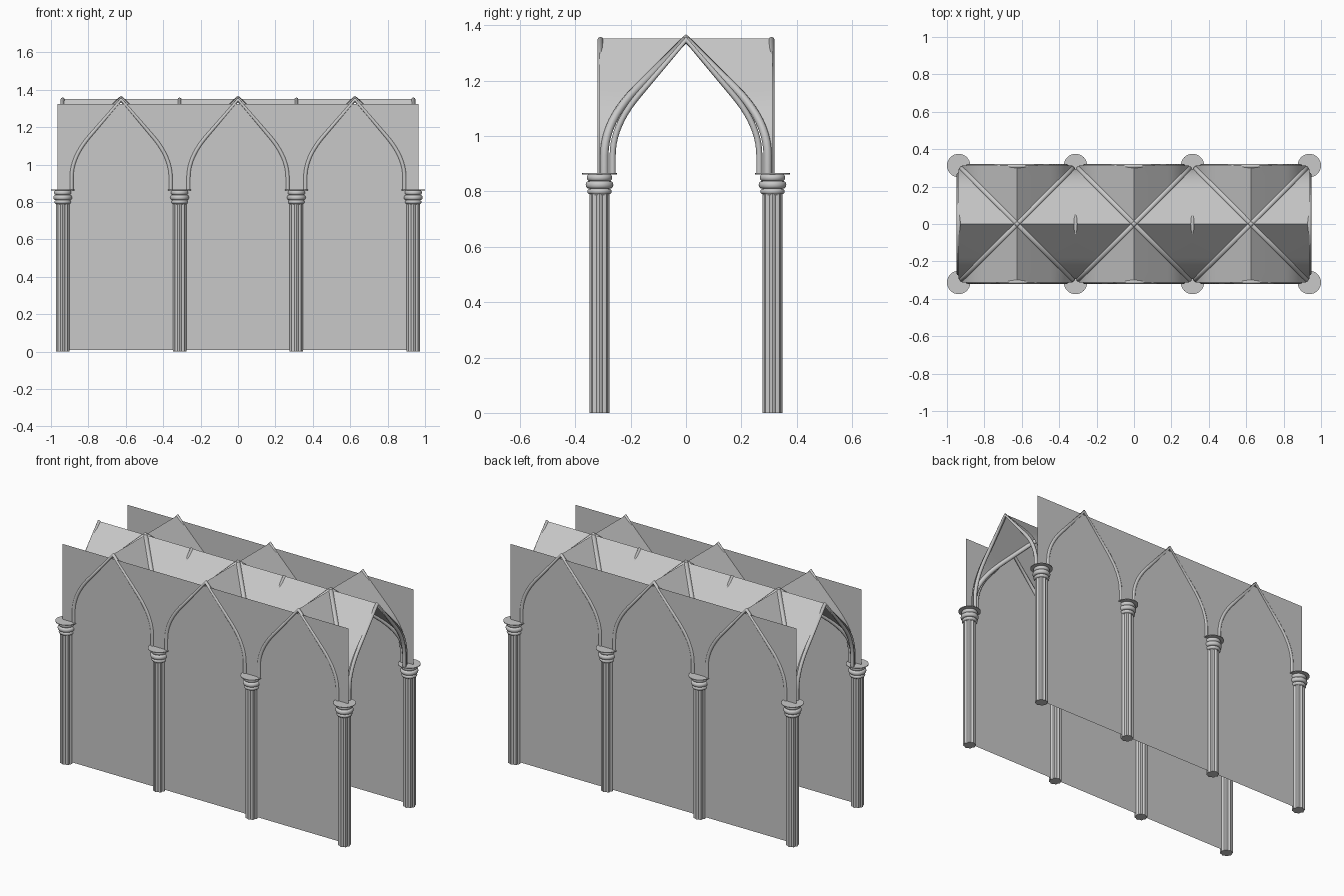
import bpy, bmesh, math
from mathutils import Vector

if "Cube" in bpy.data.objects:
    bpy.data.objects.remove(bpy.data.objects["Cube"], do_unlink=True)

BAY = 0.625
HALF = BAY / 2
SPRING = 0.866
COLUMN_X = [(i - 1.5) * BAY for i in range(4)]
BAY_X = [-BAY, 0, BAY]

stone = bpy.data.materials.new("grey stone")
stone.use_nodes = True
stone.diffuse_color = (0.58, 0.58, 0.58, 1)
stone.node_tree.nodes["Principled BSDF"].inputs["Base Color"].default_value = (0.58, 0.58, 0.58, 1)


def add_mesh(name, bm, smooth=True):
    bmesh.ops.remove_doubles(bm, verts=bm.verts, dist=0.0001)
    bmesh.ops.recalc_face_normals(bm, faces=bm.faces)
    mesh = bpy.data.meshes.new(name)
    bm.to_mesh(mesh)
    bm.free()
    mesh.materials.append(stone)
    obj = bpy.data.objects.new(name, mesh)
    bpy.context.collection.objects.link(obj)
    if smooth:
        bpy.ops.object.select_all(action="DESELECT")
        obj.select_set(True)
        bpy.context.view_layer.objects.active = obj
        bpy.ops.object.shade_smooth_by_angle(angle=math.radians(35))
    return obj


def lofted(name, rings, x, y):
    """Capped solid from a stack of equal-sized point rings."""
    bm = bmesh.new()
    loops = [[bm.verts.new(p + Vector((x, y, 0))) for p in ring] for ring in rings]
    n = len(loops[0])
    for low, high in zip(loops, loops[1:]):
        for i in range(n):
            j = (i + 1) % n
            bm.faces.new((low[i], low[j], high[j], high[i]))
    bm.faces.new(loops[0][::-1])
    bm.faces.new(loops[-1])
    return add_mesh(name, bm)


def ring(z, radius, lobe=0, n=32):
    pts = []
    for i in range(n):
        a = math.tau * i / n
        r = radius + lobe * abs(math.cos(4 * a))
        pts.append(Vector((r * math.cos(a), r * math.sin(a), z)))
    return pts


def half_arch(width, bend, apex):
    """Upright foot, short curve, then a straight slope to the apex."""
    foot = Vector((width, 0.93))
    top = Vector((0, apex))
    end = Vector(bend)
    slope = (apex - end.y) / end.x
    control = Vector((width, apex - slope * width))
    pts = [Vector((width, SPRING))]
    for i in range(11):
        t = i / 10
        pts.append(foot * (1 - t) ** 2 + control * 2 * t * (1 - t) + end * t * t)
    return pts + [top]


RIB = half_arch(0.265, (0.17, 1.15), 1.348)
GROIN = half_arch(0.295, (0.18, 1.17), 1.352)


def rib(name, profile, centre, direction, radius):
    path = [(p.x, p.y) for p in profile]
    path += [(-u, z) for u, z in reversed(path[:-1])]
    curve = bpy.data.curves.new(name, "CURVE")
    curve.dimensions = "3D"
    curve.bevel_depth = radius
    curve.bevel_resolution = 2
    curve.use_fill_caps = True
    spline = curve.splines.new("POLY")
    spline.points.add(len(path) - 1)
    for point, (u, z) in zip(spline.points, path):
        point.co = (centre[0] + u * direction[0], centre[1] + u * direction[1], z, 1)
    spline.use_smooth = True
    curve.materials.append(stone)
    obj = bpy.data.objects.new(name, curve)
    bpy.context.collection.objects.link(obj)


# Columns: clustered shaft, ringed capital and thin round abacus
for x in COLUMN_X:
    for y in (-HALF, HALF):
        lofted("column_shaft", [ring(0, 0.03, 0.006), ring(0.80, 0.03, 0.006)], x, y)
        capital = [ring(0.788, 0.034)]
        for base, height, radius in ((0.79, 0.02, 0.044), (0.811, 0.026, 0.050), (0.838, 0.024, 0.046)):
            for i in range(7):
                a = math.pi * i / 6
                z = base + height * (1 - math.cos(a)) / 2
                capital.append(ring(z, radius - 0.009 * (1 - math.sin(a))))
        lofted("column_capital", capital, x, y)
        lofted("column_abacus", [ring(0.862, 0.0625), ring(SPRING, 0.0625)], x, y)

# Side walls: thin upright sheets through the column axes
for y in (-HALF, HALF):
    bm = bmesh.new()
    edge = 0.965
    bm.faces.new([bm.verts.new(p) for p in (
        (-edge, y, 0.01), (edge, y, 0.01), (edge, y, 1.325), (-edge, y, 1.325))])
    add_mesh("side_wall", bm, smooth=False)

# Ribs: wall arches, diagonals and cross arches
for x in BAY_X:
    for y in (-0.309, 0.309):
        rib("wall_rib", RIB, (x, y), (1, 0), 0.011)
    rib("diagonal_rib", GROIN, (x, 0), (1, 1), 0.015)
    rib("diagonal_rib", GROIN, (x, 0), (1, -1), 0.015)
for x in COLUMN_X:
    rib("cross_rib", RIB, (x, 0), (0, 1), 0.011)

# Vault webs: four pointed cells per bay meeting on the diagonals
for x in BAY_X:
    bm = bmesh.new()
    for swap in (False, True):
        for su in (-1, 1):
            for sv in (-1, 1):
                for a, b in zip(GROIN, GROIN[1:]):
                    quad = [(a.x, a.x, a.y), (a.x, HALF, a.y), (b.x, HALF, b.y), (b.x, b.x, b.y)]
                    verts = []
                    for u, v, z in quad:
                        u, v = su * u, sv * v
                        verts.append(bm.verts.new((x + (v if swap else u), u if swap else v, z)))
                    bm.faces.new(verts)
    add_mesh("vault_web", bm)
